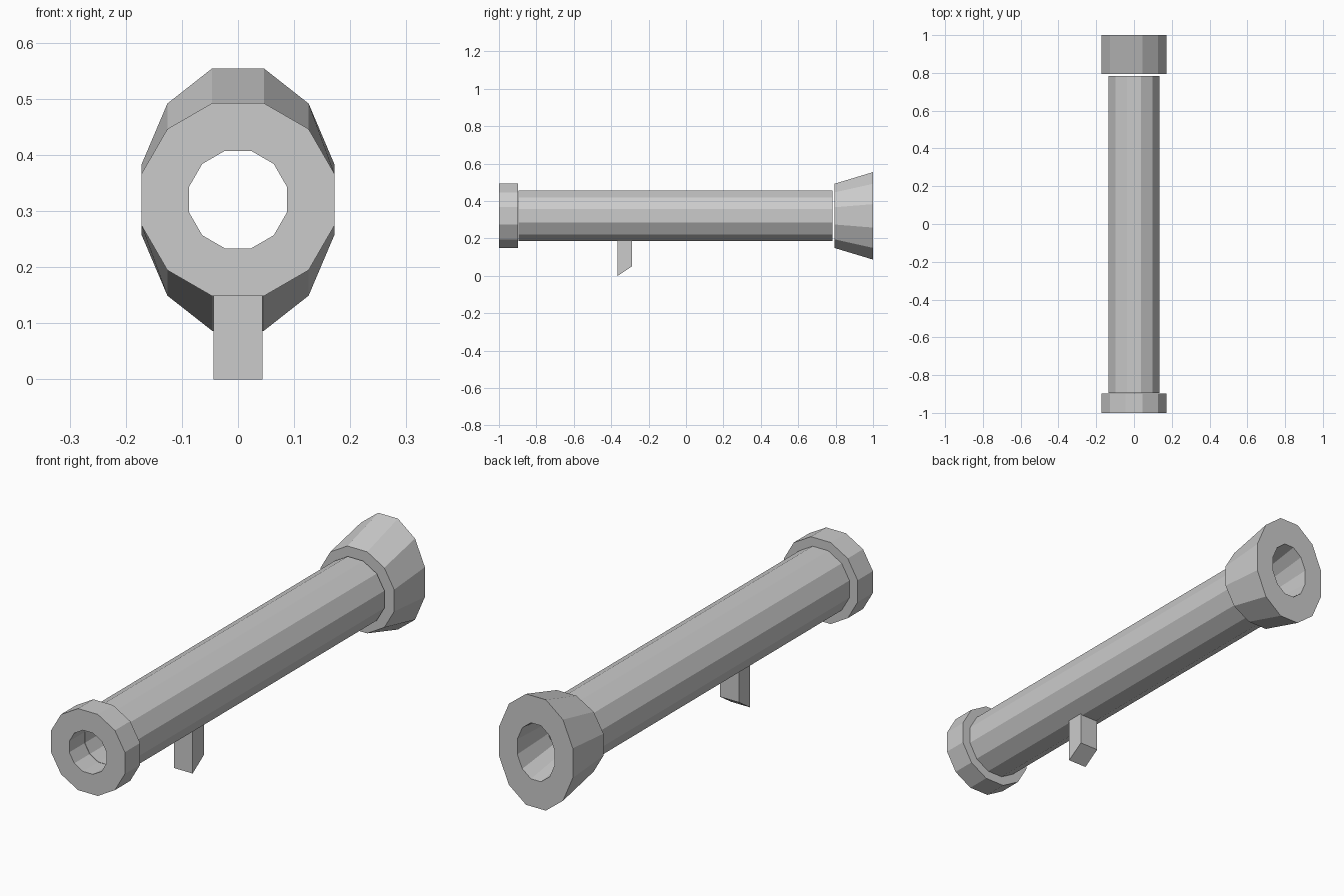
import bpy, bmesh, math

if "Cube" in bpy.data.objects:
    bpy.data.objects.remove(bpy.data.objects["Cube"])

SIDES = 12
AXIS_Z = 0.3205


def finish(bm, name):
    bmesh.ops.recalc_face_normals(bm, faces=bm.faces[:])
    mesh = bpy.data.meshes.new(name)
    bm.to_mesh(mesh)
    bm.free()
    obj = bpy.data.objects.new(name, mesh)
    bpy.context.collection.objects.link(obj)
    return obj


def hollow_ring(name, y0, y1, r_out, r_in, end_stretch=1.0):
    """Thick-walled 12-sided tube along y; the y1 end can be stretched in z."""
    bm = bmesh.new()
    loops = []
    for y, r, s in ((y0, r_out, 1), (y1, r_out, end_stretch),
                    (y1, r_in, end_stretch), (y0, r_in, 1)):
        angles = [math.tau * (i + 0.5) / SIDES for i in range(SIDES)]
        loops.append([bm.verts.new((r * math.cos(a), y, AXIS_Z + s * r * math.sin(a)))
                      for a in angles])
    for k in range(4):
        a, b = loops[k], loops[(k + 1) % 4]
        for i in range(SIDES):
            j = (i + 1) % SIDES
            bm.faces.new((a[i], a[j], b[j], b[i]))
    return finish(bm, name)


# Front collar, main tube and flared rear end
hollow_ring("front_collar", -1.0, -0.898, 0.178, 0.090)
hollow_ring("main_tube", -0.896, 0.783, 0.140, 0.090)
hollow_ring("rear_flare", 0.795, 1.0, 0.178, 0.090, 1.36)

# Grip with a slanted underside
bm = bmesh.new()
profile = ((-0.365, 0.0), (-0.29, 0.05), (-0.29, 0.19), (-0.365, 0.19))
face = bm.faces.new([bm.verts.new((-0.044, y, z)) for y, z in profile])
ext = bmesh.ops.extrude_face_region(bm, geom=[face])
bmesh.ops.translate(bm, vec=(0.088, 0, 0),
                    verts=[g for g in ext["geom"] if isinstance(g, bmesh.types.BMVert)])
finish(bm, "grip")
